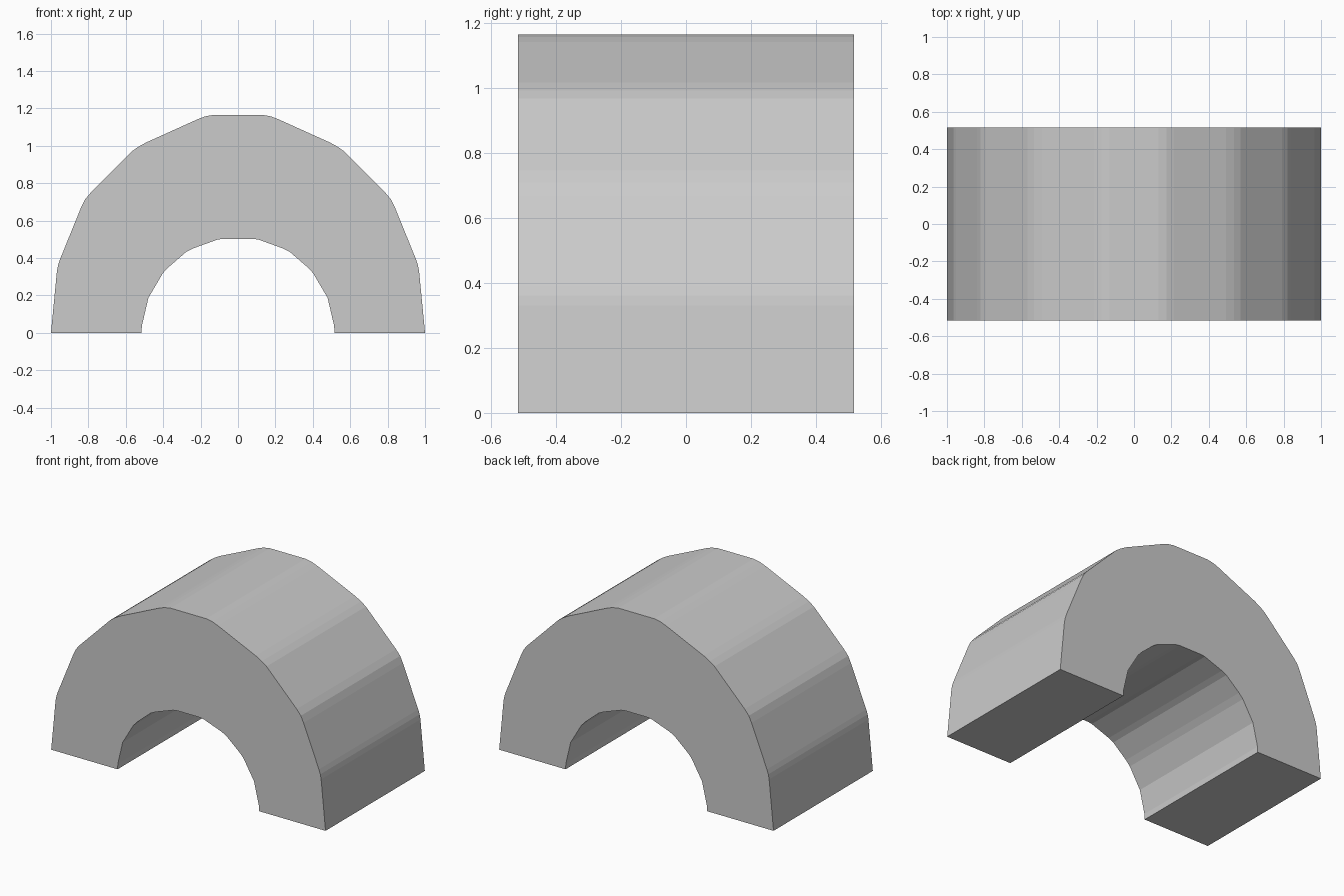
import bpy, bmesh

if "Cube" in bpy.data.objects:
    bpy.data.objects.remove(bpy.data.objects["Cube"])

HALF_DEPTH = 0.517

# Right half of the arch profile (x, z), from the foot up to the crown
outer = [(1.0, 0), (0.968, 0.33), (0.962, 0.362), (0.952, 0.392),
         (0.84, 0.668), (0.82, 0.71), (0.79, 0.746),
         (0.57, 0.968), (0.535, 0.993), (0.492, 1.017),
         (0.215, 1.142), (0.175, 1.157), (0.13, 1.165)]
inner = [(0.516, 0), (0.514, 0.037), (0.479, 0.187), (0.463, 0.214),
         (0.402, 0.318), (0.372, 0.35), (0.275, 0.434), (0.24, 0.451),
         (0.11, 0.498), (0.08, 0.502)]


def mirrored(half):
    """Foot-to-foot line: right half, then its mirror image."""
    return half + [(-x, z) for x, z in reversed(half)]


# Arch: closed profile extruded front to back
profile = mirrored(outer) + mirrored(inner)[::-1]
bm = bmesh.new()
front = bm.faces.new([bm.verts.new((x, -HALF_DEPTH, z)) for x, z in profile])
result = bmesh.ops.extrude_face_region(bm, geom=[front], use_keep_orig=True)
moved = [g for g in result["geom"] if isinstance(g, bmesh.types.BMVert)]
bmesh.ops.translate(bm, verts=moved, vec=(0, 2 * HALF_DEPTH, 0))
bmesh.ops.recalc_face_normals(bm, faces=bm.faces)

mesh = bpy.data.meshes.new("arch")
bm.to_mesh(mesh)
bm.free()
arch = bpy.data.objects.new("arch", mesh)
bpy.context.collection.objects.link(arch)
